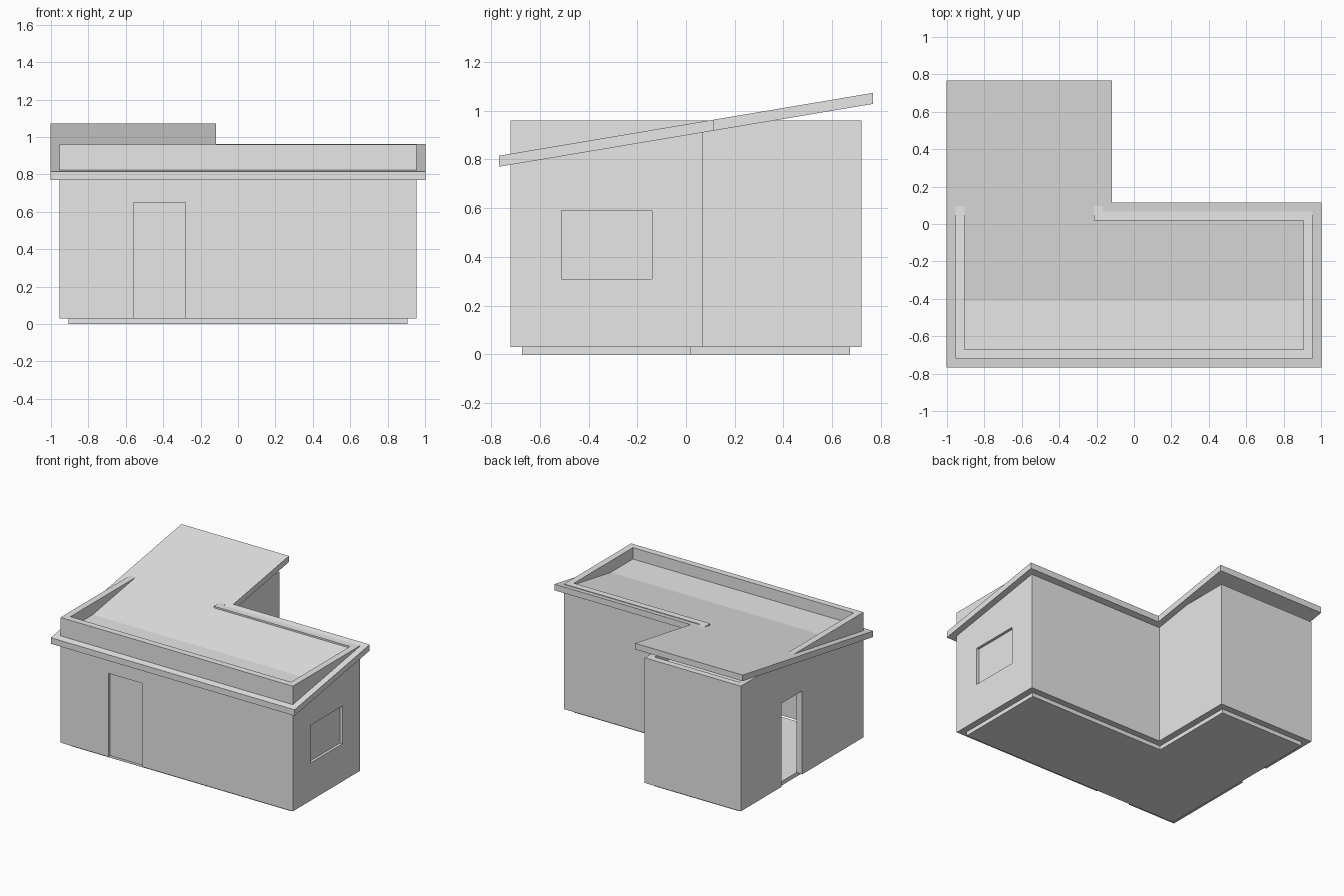
import bpy
import bmesh

# Remove the default cube only
cube = bpy.data.objects.get("Cube")
if cube:
    bpy.data.objects.remove(cube, do_unlink=True)

# One plain plaster colour
plaster = bpy.data.materials.new("light_grey_plaster")
plaster.use_nodes = True
colour = (0.8, 0.8, 0.8, 1)
plaster.diffuse_color = colour
plaster.node_tree.nodes["Principled BSDF"].inputs["Base Color"].default_value = colour

WALL = 0.048          # wall thickness
FLOOR_TOP = 0.03
WALL_TOP = 0.96
SLOPE = 0.168         # roof rise per unit of depth


def l_outline(offset):
    """L-shaped plan of the house, grown (+) or shrunk (-) by offset."""
    o = offset
    left, right, front = -0.955 - o, 0.955 + o, -0.72 - o
    back, step_x, step_y = 0.72 + o, -0.165 + o, 0.068 + o
    return [(left, front), (right, front), (right, step_y),
            (step_x, step_y), (step_x, back), (left, back)]


def finish(name, bm):
    bmesh.ops.recalc_face_normals(bm, faces=bm.faces)
    mesh = bpy.data.meshes.new(name)
    bm.to_mesh(mesh)
    bm.free()
    mesh.materials.append(plaster)
    obj = bpy.data.objects.new(name, mesh)
    bpy.context.collection.objects.link(obj)
    return obj


def prism(name, outline, z0, z1, slope=0.0):
    """Extruded plan, optionally sheared upward toward the back."""
    bm = bmesh.new()
    base = bm.faces.new([bm.verts.new((x, y, z0)) for x, y in outline])
    top = bmesh.ops.extrude_face_region(bm, geom=[base])["geom"]
    for v in top:
        if isinstance(v, bmesh.types.BMVert):
            v.co.z = z1
    for v in bm.verts:
        v.co.z += slope * v.co.y
    return finish(name, bm)


def ring(name, outer, inner, z0, z1):
    """Closed wall loop between two matching outlines."""
    bm = bmesh.new()
    loops = [[bm.verts.new((x, y, z)) for x, y in line]
             for line, z in ((outer, z0), (outer, z1), (inner, z1), (inner, z0))]
    n = len(outer)
    for a, b in zip(loops, loops[1:] + loops[:1]):
        for i in range(n):
            j = (i + 1) % n
            bm.faces.new((a[i], a[j], b[j], b[i]))
    return finish(name, bm)


def box(name, x, y, z):
    return prism(name, [(x[0], y[0]), (x[1], y[0]), (x[1], y[1]), (x[0], y[1])], *z)


def cut(target, cutter):
    mod = target.modifiers.new("opening", "BOOLEAN")
    mod.operation = "DIFFERENCE"
    mod.solver = "EXACT"
    mod.object = cutter
    cutter.hide_render = True
    bpy.context.view_layer.objects.active = target
    bpy.ops.object.modifier_apply(modifier=mod.name)
    bpy.data.objects.remove(cutter, do_unlink=True)


# Floor, walls with parapet, and flat ceiling
inside = l_outline(-WALL)
prism("floor_slab", inside, 0, FLOOR_TOP)
walls = ring("walls", l_outline(0), inside, FLOOR_TOP, WALL_TOP)
prism("ceiling", inside, 0.845, 0.875)

# Sloping roof slab with overhang
prism("sloping_roof", l_outline(0.047), 0.899, 0.944, SLOPE)

# Openings: front door, side doorway, window
door_x, window_y, window_z = (-0.56, -0.28), (-0.51, -0.14), (0.31, 0.59)
cut(walls, box("front_door_cutter", door_x, (-0.8, -0.6), (0, 0.65)))
cut(walls, box("side_doorway_cutter", (-1.05, -0.85), (0, 0.245), (0, 0.65)))
cut(walls, box("window_cutter", (0.85, 1.05), window_y, window_z))

# Recessed door leaf and window pane
box("front_door", door_x, (-0.7, -0.69), (FLOOR_TOP, 0.65))
box("window_pane", (0.925, 0.935), window_y, window_z)
